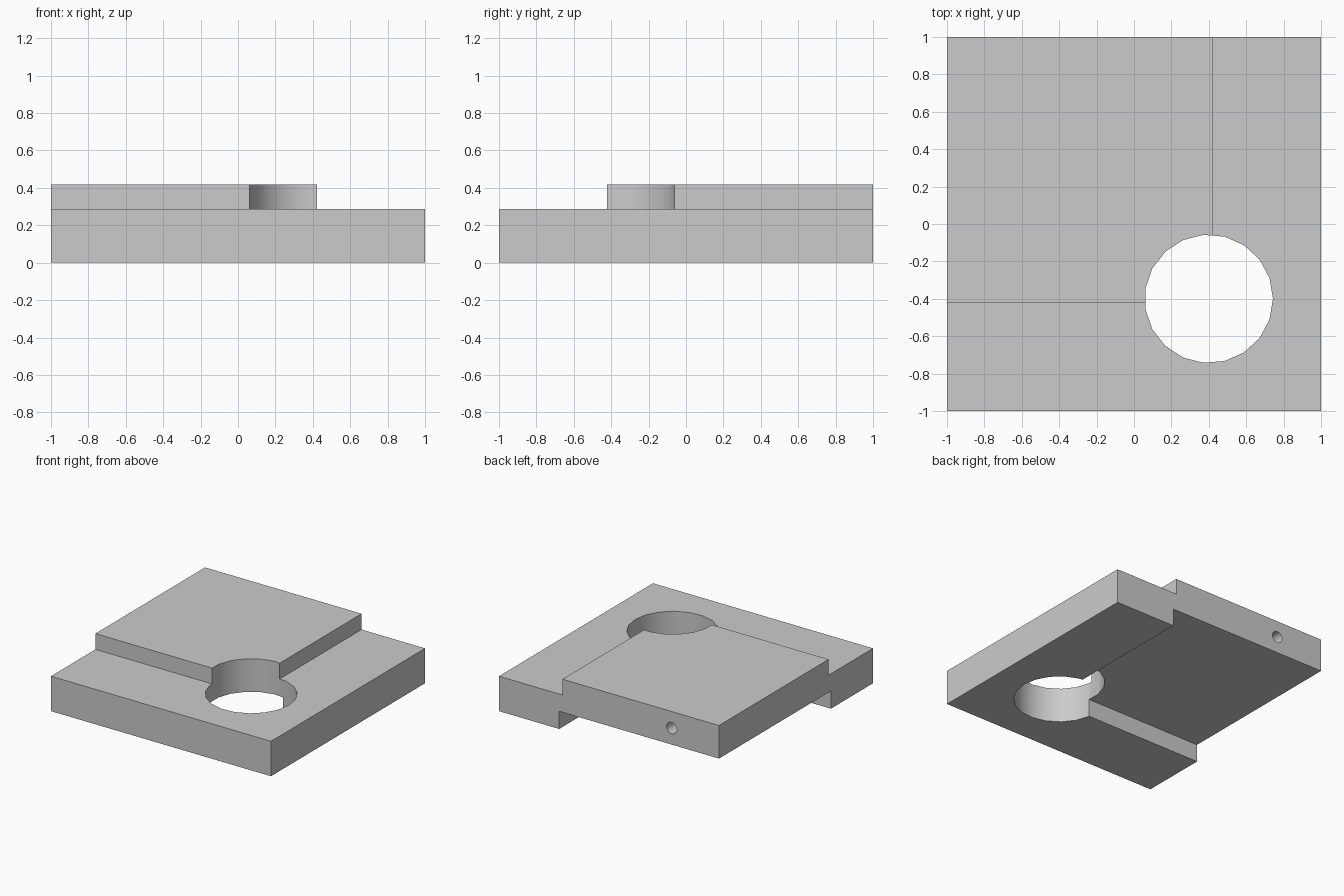
import bpy
from math import radians

if "Cube" in bpy.data.objects:
    bpy.data.objects.remove(bpy.data.objects["Cube"], do_unlink=True)

BASE_TOP, TOP, POCKET = 0.287, 0.417, 0.145   # heights of the levels
STEP, WALL = 0.423, 0.453                     # raised block edge, underside pocket edge
OVER = 0.2                                    # cutter overshoot


def box(name, low, high):
    bpy.ops.mesh.primitive_cube_add(size=1)
    ob = bpy.context.object
    ob.name = name
    for v in ob.data.vertices:
        v.co = [low[i] if v.co[i] < 0 else high[i] for i in range(3)]
    return ob


def rod(name, sides, radius, depth, location, rotation):
    bpy.ops.mesh.primitive_cylinder_add(vertices=sides, radius=radius, depth=depth,
                                        location=location, rotation=rotation)
    bpy.context.object.name = name
    return bpy.context.object


def cut(target, cutter):
    cutter.hide_render = True
    mod = target.modifiers.new("cut", 'BOOLEAN')
    mod.operation = 'DIFFERENCE'
    mod.solver = 'EXACT'
    mod.object = cutter
    bpy.context.view_layer.objects.active = target
    bpy.ops.object.modifier_apply(modifier=mod.name)
    bpy.data.objects.remove(cutter, do_unlink=True)


# Full block
plate = box("stepped_plate", (-1, -1, 0), (1, 1, TOP))
grey = bpy.data.materials.new("plain_grey")
grey.use_nodes = True
grey.diffuse_color = (0.6, 0.6, 0.6, 1)
grey.node_tree.nodes["Principled BSDF"].inputs["Base Color"].default_value = (0.6, 0.6, 0.6, 1)
plate.data.materials.append(grey)

# Lowered ledges along the front and the left side
far = 1 + OVER
cut(plate, box("front_ledge_cutter", (-far, -far, BASE_TOP), (far, -STEP, far)))
cut(plate, box("side_ledge_cutter", (STEP, -far, BASE_TOP), (far, far, far)))

# Pocket under the raised block, open to the back and right
cut(plate, box("pocket_cutter", (-far, -WALL, -OVER), (WALL, far, POCKET)))

# Large through hole at the inner corner
cut(plate, rod("hole_cutter", 19, 0.343, 2, (0.4, -0.4, 0), (0, 0, radians(-90))))

# Small blind bore in the back edge
cut(plate, rod("bore_cutter", 19, 0.047, 0.4, (-0.57, 1, 0.281), (radians(90), 0, 0)))

# Smooth the round walls, keep the edges sharp
bpy.ops.object.select_all(action='DESELECT')
plate.select_set(True)
bpy.context.view_layer.objects.active = plate
bpy.ops.object.shade_smooth_by_angle(angle=radians(30))
